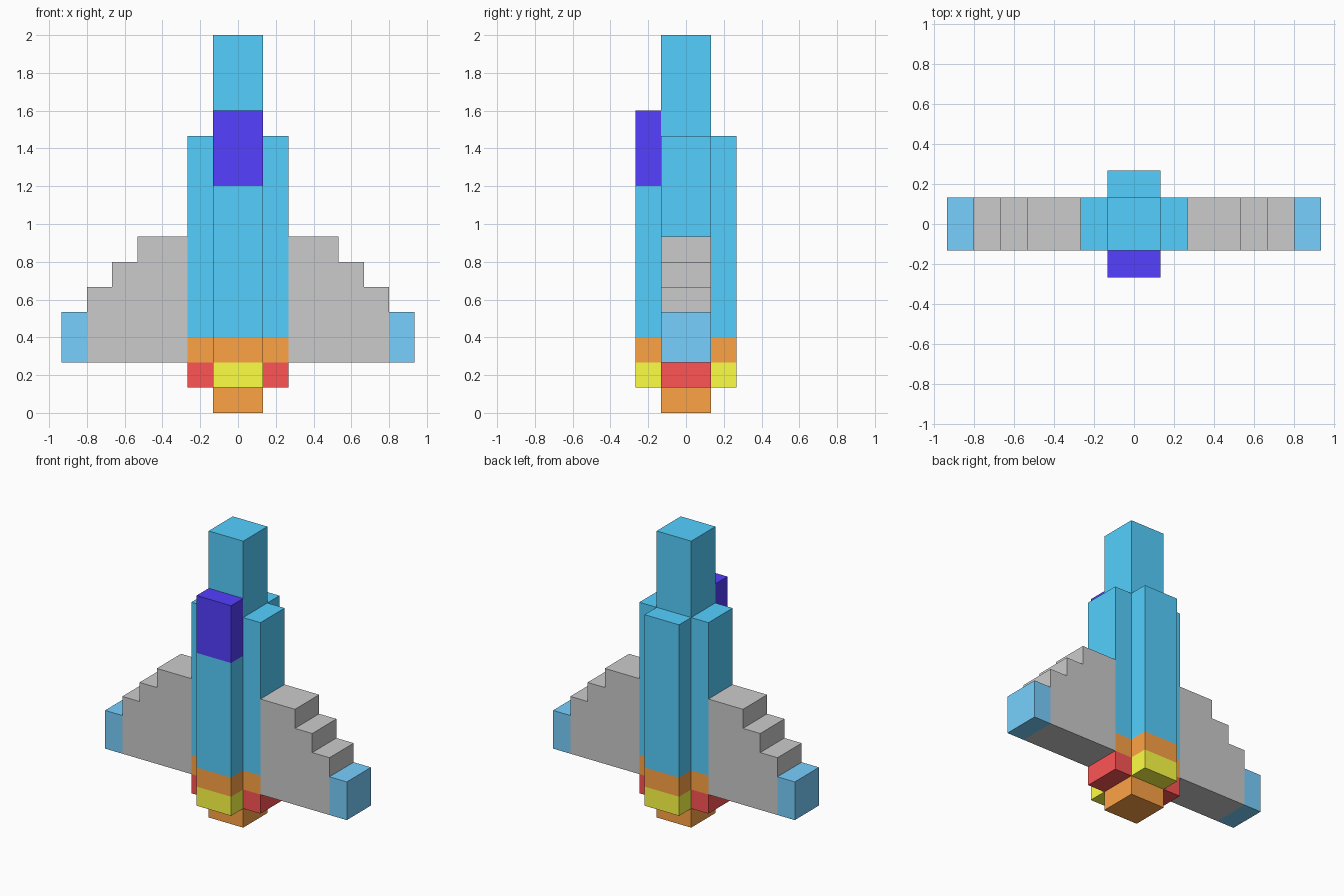
import bpy, bmesh
from mathutils import Vector

if "Cube" in bpy.data.objects:
    bpy.data.objects.remove(bpy.data.objects["Cube"])

U = 2 / 15  # one block


def paint(name, rgb):
    m = bpy.data.materials.new(name)
    m.diffuse_color = (*rgb, 1)
    m.use_nodes = True
    m.node_tree.nodes["Principled BSDF"].inputs["Base Color"].default_value = m.diffuse_color
    return m


BLUE = paint("hull_blue", (0.09, 0.63, 1.0))
TIP = paint("tip_blue", (0.19, 0.63, 1.0))
GLASS = paint("canopy_blue", (0.09, 0.05, 1.0))
ORANGE = paint("orange", (1.0, 0.37, 0.06))
YELLOW = paint("yellow", (1.0, 1.0, 0.06))
RED = paint("red", (1.0, 0.09, 0.09))


def prism(name, pts, axis, lo, hi, mat=None, mirror=None):
    """Extrude a block-unit profile along an axis; optionally mirror over x or y."""
    def place(a, b, c):
        return Vector({"x": (c, a, b), "y": (a, c, b), "z": (a, b, c)}[axis]) * U

    bm = bmesh.new()
    face = bm.faces.new([bm.verts.new(place(a, b, lo)) for a, b in pts])
    out = bmesh.ops.extrude_face_region(bm, geom=[face])["geom"]
    moved = [v for v in out if isinstance(v, bmesh.types.BMVert)]
    bmesh.ops.translate(bm, verts=moved, vec=place(0, 0, hi - lo))
    bmesh.ops.recalc_face_normals(bm, faces=bm.faces)
    mesh = bpy.data.meshes.new(name)
    bm.to_mesh(mesh)
    bm.free()
    ob = bpy.data.objects.new(name, mesh)
    bpy.context.collection.objects.link(ob)
    if mat:
        mesh.materials.append(mat)
    if mirror:
        mod = ob.modifiers.new("Mirror", "MIRROR")
        mod.use_axis = (mirror == "x", mirror == "y", False)
        mod.use_mirror_merge = False
    return ob


def box(name, x, y, z, mat=None, mirror=None):
    pts = [(x[0], y[0]), (x[1], y[0]), (x[1], y[1]), (x[0], y[1])]
    return prism(name, pts, "z", *z, mat, mirror)


# Fuselage: side profile with nose, dorsal block and belly, plus side blocks
prism("fuselage", [(-2, 3), (2, 3), (2, 11), (1, 11), (1, 15), (-1, 15), (-1, 9), (-2, 9)],
      "x", -1, 1, BLUE)
box("side_hulls", (1, 2), (-1, 1), (3, 11), BLUE, "x")
box("canopy", (-1, 1), (-2, -1), (9, 12), GLASS)

# Stepped wings and wing tips
prism("wings", [(2, 2), (6, 2), (6, 5), (5, 5), (5, 6), (4, 6), (4, 7), (2, 7)],
      "y", -1, 1, None, "x")
box("wing_tips", (6, 7), (-1, 1), (2, 4), TIP, "x")

# Engine: cross-shaped collar, four thrusters and central nozzle
cross = [(-1, -2), (1, -2), (1, -1), (2, -1), (2, 1), (1, 1),
         (1, 2), (-1, 2), (-1, 1), (-2, 1), (-2, -1), (-1, -1)]
prism("engine_collar", cross, "z", 2, 3, ORANGE)
box("front_back_thrusters", (-1, 1), (1, 2), (1, 2), YELLOW, "y")
box("side_thrusters", (1, 2), (-1, 1), (1, 2), RED, "x")
box("nozzle", (-1, 1), (-1, 1), (0, 2), ORANGE)
